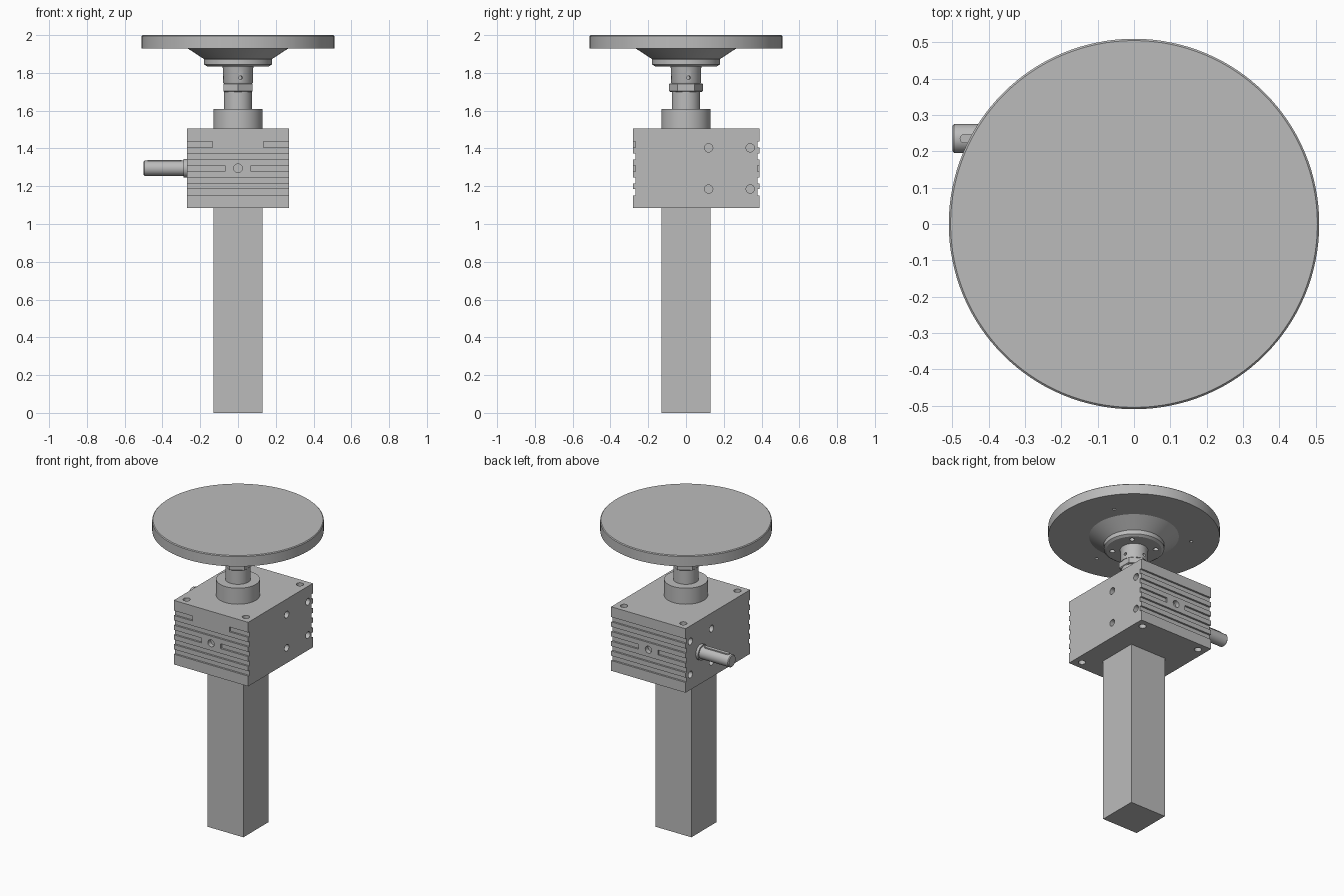
import bpy, bmesh, math
from mathutils import Matrix, Vector

if "Cube" in bpy.data.objects:
    bpy.data.objects.remove(bpy.data.objects["Cube"])

grey = bpy.data.materials.new("machine_grey")
grey.diffuse_color = (0.5, 0.5, 0.5, 1)
grey.use_nodes = True
grey.node_tree.nodes["Principled BSDF"].inputs["Base Color"].default_value = grey.diffuse_color


def finish(name, bm, smooth=True):
    bmesh.ops.recalc_face_normals(bm, faces=bm.faces)
    me = bpy.data.meshes.new(name)
    bm.to_mesh(me)
    bm.free()
    me.materials.append(grey)
    ob = bpy.data.objects.new(name, me)
    bpy.context.collection.objects.link(ob)
    if smooth:
        shade(ob)
    return ob


def shade(ob):
    bpy.ops.object.select_all(action='DESELECT')
    ob.select_set(True)
    bpy.context.view_layer.objects.active = ob
    bpy.ops.object.shade_smooth_by_angle(angle=math.radians(30))


def add_box(bm, lo, hi):
    lo, hi = Vector(lo), Vector(hi)
    m = Matrix.Translation((lo + hi) / 2) @ Matrix.Diagonal((*(hi - lo), 1))
    bmesh.ops.create_cube(bm, size=1, matrix=m)


def add_rod(bm, centre, axis, r, depth, seg=24):
    rot = Vector((0, 0, 1)).rotation_difference(Vector(axis)).to_matrix().to_4x4()
    bmesh.ops.create_cone(bm, cap_ends=True, segments=seg, radius1=r, radius2=r,
                          depth=depth, matrix=Matrix.Translation(centre) @ rot)


def lathe(name, profile, seg=64, turn=0.0):
    """Closed solid of revolution from (radius, height) points."""
    bm = bmesh.new()
    rings = [[bm.verts.new((r * math.cos(turn + math.tau * i / seg),
                            r * math.sin(turn + math.tau * i / seg), z))
              for i in range(seg)] for r, z in profile]
    for a, b in zip(rings, rings[1:]):
        for i in range(seg):
            j = (i + 1) % seg
            bm.faces.new((a[i], a[j], b[j], b[i]))
    bm.faces.new(rings[0])
    bm.faces.new(rings[-1])
    return finish(name, bm)


def cut(ob, bm):
    """Subtract the solids in bm from ob and bake the result."""
    tool = finish("cutter", bm, False)
    mod = ob.modifiers.new("cut", 'BOOLEAN')
    mod.operation, mod.solver, mod.object = 'DIFFERENCE', 'EXACT', tool
    bpy.context.view_layer.objects.active = ob
    bpy.ops.object.modifier_apply(modifier=mod.name)
    bpy.data.objects.remove(tool)
    shade(ob)


# Square protective tube below the gearbox
bm = bmesh.new()
add_box(bm, (-0.13, -0.13, 0), (0.13, 0.13, 1.09))
finish("square_tube", bm, False)

# Gearbox housing
X, Y0, Y1, Z0, Z1 = 0.27, -0.28, 0.39, 1.085, 1.505
ZC, STEP, D = 1.295, 0.0635, 0.012
bm = bmesh.new()
add_box(bm, (-X, Y0, Z0), (X, Y1, Z1))
housing = finish("gearbox_housing", bm, False)

# Grooves along the front and back, some broken in the middle
bm = bmesh.new()
for y, front in ((Y0, True), (Y1, False)):
    for k in range(-2, 3):
        z = ZC + k * STEP
        gap = 0.07 if k == 0 else 0.135 if k == 2 and front else 0
        spans = [(-0.3, -gap), (gap, 0.3)] if gap else [(-0.3, 0.3)]
        for a, b in spans:
            add_box(bm, (a, y - D, z - 0.016), (b, y + D, z + 0.016))
    add_rod(bm, (0, y, ZC), (0, 1, 0), 0.023, 0.06)
cut(housing, bm)

# Mounting holes on the sides, top and bottom
bm = bmesh.new()
for sx in (-1, 1):
    for y in (0.12, 0.34):
        for z in (1.185, 1.403):
            add_rod(bm, (sx * X, y, z), (1, 0, 0), 0.022, 0.06)
    for y in (-0.225, 0.335):
        for z in (Z0, Z1):
            add_rod(bm, (sx * 0.215, y, z), (0, 0, 1), 0.022, 0.07)
cut(housing, bm)

# Input shaft with key and seal ring on the left side
SY, SZ = 0.235, 1.295
bm = bmesh.new()
add_rod(bm, (-0.383, SY, SZ), (1, 0, 0), 0.04, 0.234, 32)
bmesh.ops.bevel(bm, geom=[e for e in bm.edges if all(v.co.x < -0.49 for v in e.verts)],
                offset=0.005, segments=1, affect='EDGES')
finish("input_shaft", bm)
bm = bmesh.new()
add_rod(bm, (-0.275, SY, SZ), (1, 0, 0), 0.05, 0.025, 32)
finish("shaft_seal_ring", bm)
bm = bmesh.new()
add_box(bm, (-0.468, SY - 0.012, SZ), (-0.312, SY + 0.012, SZ + 0.045))
for x in (-0.468, -0.312):
    add_rod(bm, (x, SY, SZ + 0.0225), (0, 0, 1), 0.012, 0.045, 16)
finish("shaft_key", bm)

# Collar, lifting spindle, hex nut and neck
lathe("spindle_collar", [(0.13, 1.5), (0.13, 1.61)])
lathe("lifting_spindle", [(0.075, 1.6), (0.075, 1.76)])
lathe("hex_nut", [(0.084, 1.7), (0.09, 1.705), (0.09, 1.74), (0.084, 1.745)], 6, math.pi / 2)
neck = lathe("plate_neck", [(0.078, 1.745), (0.08, 1.75), (0.08, 1.825), (0.085, 1.84)])
bm = bmesh.new()
for i in range(4):
    a = math.radians(100 + 90 * i)
    d = Vector((math.cos(a), math.sin(a), 0))
    add_rod(bm, d * 0.08 + Vector((0, 0, 1.775)), d, 0.01, 0.04, 12)
cut(neck, bm)

# Flange with bolt holes
flange = lathe("bolted_flange", [(0.165, 1.835), (0.18, 1.845), (0.18, 1.872), (0.17, 1.874)])
bm = bmesh.new()
for i in range(4):
    a = math.radians(45 + 90 * i)
    add_rod(bm, (0.13 * math.cos(a), 0.13 * math.sin(a), 1.835), (0, 0, 1), 0.016, 0.04, 16)
cut(flange, bm)

# Conical hub and round table plate
lathe("conical_hub", [(0.175, 1.87), (0.27, 1.932)], 96)
plate = lathe("round_table_plate", [(0.51, 1.93), (0.51, 1.995), (0.505, 2.0)], 128)
bm = bmesh.new()
for deg in (30, 150, 270):
    a = math.radians(deg)
    add_rod(bm, (0.345 * math.cos(a), 0.345 * math.sin(a), 1.93), (0, 0, 1), 0.01, 0.06, 12)
cut(plate, bm)
